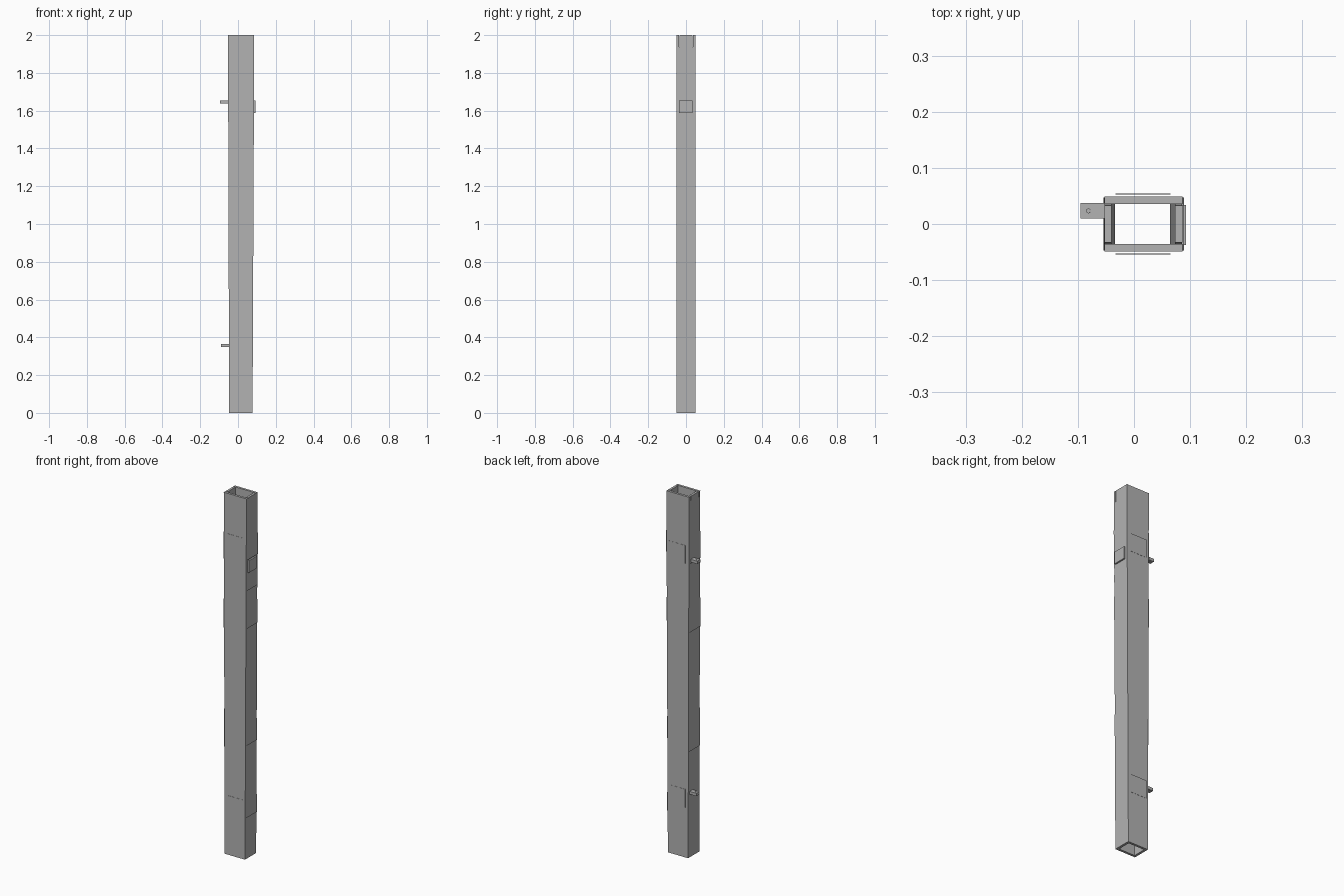
import bpy
import bmesh
from mathutils import Vector

cube = bpy.data.objects.get("Cube")
if cube:
    bpy.data.objects.remove(cube, do_unlink=True)

steel = bpy.data.materials.new("grey_steel")
steel.use_nodes = True
steel.diffuse_color = (0.45, 0.45, 0.45, 1)
steel.node_tree.nodes["Principled BSDF"].inputs["Base Color"].default_value = steel.diffuse_color

HEIGHT, HALF_Y, WALL = 2.0, 0.049, 0.013
NOTCH_Z = 1.93


def left_x(z):
    return -0.047 - 0.003 * z


def right_x(z):
    return 0.077 + 0.0045 * z


def finish(name, bm):
    bmesh.ops.recalc_face_normals(bm, faces=bm.faces)
    mesh = bpy.data.meshes.new(name)
    bm.to_mesh(mesh)
    bm.free()
    mesh.materials.append(steel)
    obj = bpy.data.objects.new(name, mesh)
    bpy.context.collection.objects.link(obj)
    return obj


def loft(name, rings):
    """Closed solid through a stack of equal-sized point rings."""
    bm = bmesh.new()
    loops = [[bm.verts.new(p) for p in ring] for ring in rings]
    for a, b in zip(loops, loops[1:]):
        for i in range(len(a)):
            j = (i + 1) % len(a)
            bm.faces.new((a[i], a[j], b[j], b[i]))
    bm.faces.new(loops[0][::-1])
    bm.faces.new(loops[-1])
    return finish(name, bm)


def ring(x0, x1, y0, y1, z):
    return [(x0, y0, z), (x1, y0, z), (x1, y1, z), (x0, y1, z)]


def block(name, x0, x1, y0, y1, z0, z1):
    return loft(name, [ring(x0, x1, y0, y1, z) for z in (z0, z1)])


# Front and back walls of the tapered hollow post
for name, s in (("front_wall", -1), ("back_wall", 1)):
    y0, y1 = sorted((s * HALF_Y, s * (HALF_Y - WALL)))
    loft(name, [ring(left_x(z), right_x(z), y0, y1, z) for z in (0, HEIGHT)])

# Side walls, narrowed at the top into open corner slits
inner = HALF_Y - WALL
for name, edge, s in (("right_wall", left_x, 1), ("left_wall", right_x, -1)):
    rings = []
    for z, half in ((0, inner), (NOTCH_Z, inner), (HEIGHT, inner - 0.003)):
        x0, x1 = sorted((edge(z), edge(z) + s * WALL))
        rings.append(ring(x0, x1, -half, half, z))
    loft(name, rings)

# Thin patches standing just off the walls
GAP = 0.004
side_patches = {
    left_x: [(1.63, 1.78), (1.25, 1.41), (0.59, 0.80)],
    right_x: [(1.66, 1.78), (1.49, 1.53), (1.28, 1.41), (0.63, 0.75), (0.23, 0.33)],
}
for edge, spans in side_patches.items():
    s = -1 if edge is left_x else 1
    label = "right" if s < 0 else "left"
    for z0, z1 in spans:
        bm = bmesh.new()
        pts = [(edge(z) + s * GAP, y, z)
               for y, z in ((-0.047, z0), (0.047, z0), (0.047, z1), (-0.047, z1))]
        bm.faces.new([bm.verts.new(p) for p in pts])
        finish(label + "_patch", bm)
for label, s, spans in (("front", -1, [(1.68, 1.78), (0.23, 0.33)]),
                        ("back", 1, [(1.63, 1.73), (0.28, 0.38)])):
    for z0, z1 in spans:
        y0, y1 = sorted((s * (HALF_Y + GAP), s * (HALF_Y + GAP + 0.001)))
        block(label + "_patch", -0.033, 0.065, y0, y1, z0, z1)

# Cover plate on the left face
block("cover_plate", 0.08, 0.093, -0.037, 0.034, 1.588, 1.655)

# Mounting tabs on the right face, each with a bolt hole
for name, tip, z in (("upper_tab", -0.095, 1.645), ("lower_tab", -0.09, 0.358)):
    tab = block(name, tip, left_x(z) + 0.004, 0.01, 0.037, z - 0.008, z + 0.008)
    bm = bmesh.new()
    bmesh.ops.create_cone(bm, cap_ends=True, segments=6, radius1=0.004, radius2=0.004, depth=0.05)
    bmesh.ops.translate(bm, verts=bm.verts, vec=Vector((tip + 0.014, 0.0235, z)))
    cutter = finish(name + "_hole_cutter", bm)
    cutter.hide_render = True
    cutter.hide_set(True)
    cut = tab.modifiers.new("bolt_hole", 'BOOLEAN')
    cut.operation = 'DIFFERENCE'
    cut.solver = 'EXACT'
    cut.object = cutter
